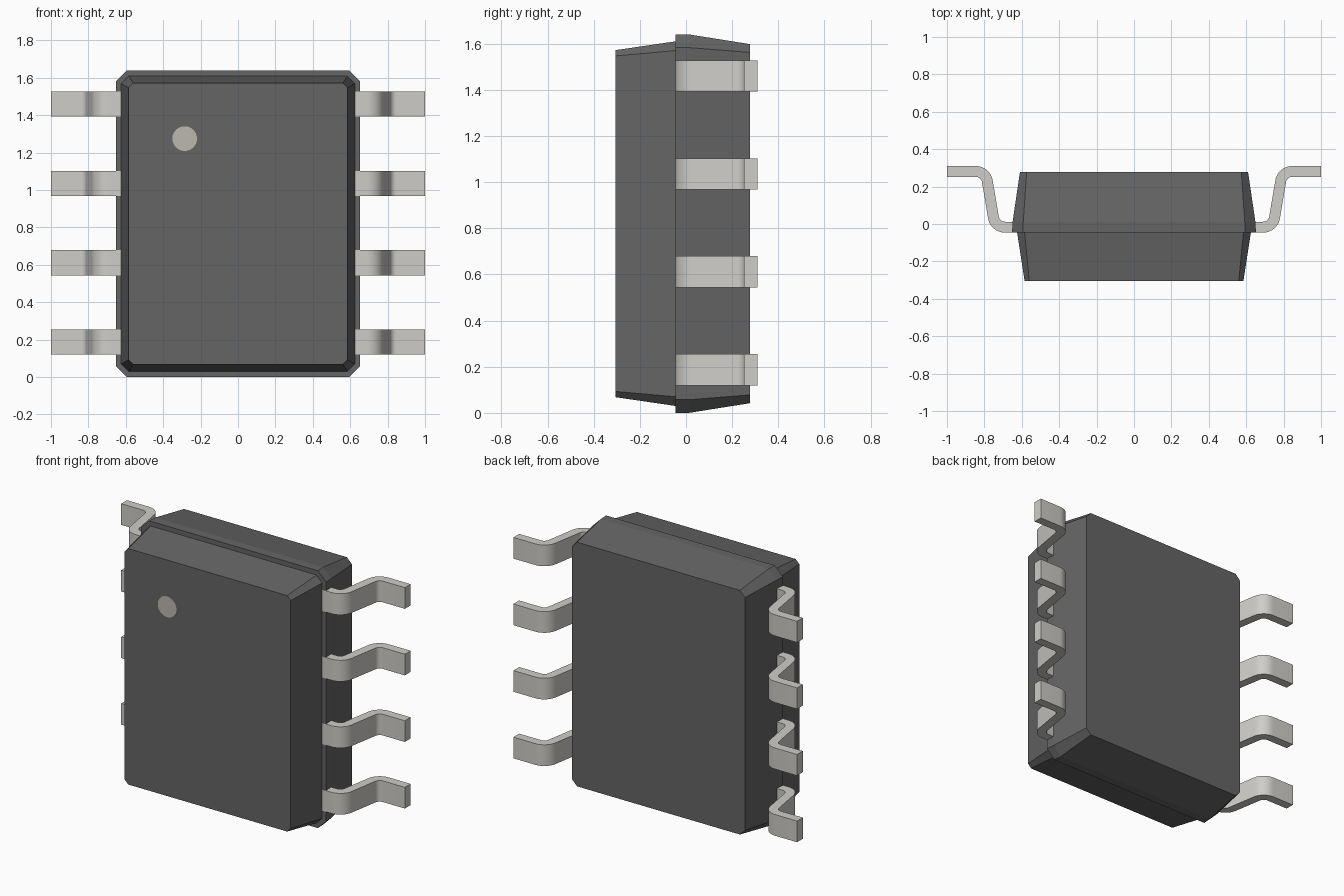
import bpy, bmesh, math
from mathutils import Vector

if "Cube" in bpy.data.objects:
    bpy.data.objects.remove(bpy.data.objects["Cube"])

ZC = 0.82  # body centre height


def material(name, color):
    m = bpy.data.materials.new(name)
    m.diffuse_color = (*color, 1)
    m.use_nodes = True
    m.node_tree.nodes["Principled BSDF"].inputs["Base Color"].default_value = m.diffuse_color
    return m


plastic = material("dark_plastic", (0.13, 0.13, 0.13))
metal = material("lead_metal", (0.62, 0.61, 0.58))
paint = material("dot_paint", (0.5, 0.48, 0.42))


def finish(name, bm, mat):
    bmesh.ops.recalc_face_normals(bm, faces=bm.faces)
    me = bpy.data.meshes.new(name)
    bm.to_mesh(me)
    bm.free()
    me.materials.append(mat)
    ob = bpy.data.objects.new(name, me)
    bpy.context.collection.objects.link(ob)
    return ob


def loft(name, rings, mat):
    """Skin closed loops of equal length and cap both ends."""
    bm = bmesh.new()
    loops = [[bm.verts.new(p) for p in r] for r in rings]
    n = len(loops[0])
    for a, b in zip(loops, loops[1:]):
        for i in range(n):
            j = (i + 1) % n
            bm.faces.new((a[i], a[j], b[j], b[i]))
    bm.faces.new(loops[0])
    bm.faces.new(loops[-1])
    return finish(name, bm, mat)


def octagon(y, hx, hz, c):
    """Rectangle with chamfered corners in the xz plane."""
    pts = [(hx, hz - c), (hx - c, hz), (c - hx, hz), (-hx, hz - c),
           (-hx, c - hz), (c - hx, -hz), (hx - c, -hz), (hx, c - hz)]
    return [(x, y, ZC + z) for x, z in pts]


# Two tapered body halves; the back one is slightly larger
loft("body_front", [octagon(-0.305, 0.585, 0.752, 0.025),
                    octagon(-0.045, 0.625, 0.79, 0.04)], plastic)
loft("body_back", [octagon(-0.045, 0.652, 0.82, 0.057),
                   octagon(0.012, 0.649, 0.82, 0.057),
                   octagon(0.277, 0.61, 0.778, 0.036)], plastic)

# Pin-one dot
bm = bmesh.new()
bmesh.ops.create_circle(bm, cap_ends=True, segments=32, radius=0.066)
for v in bm.verts:
    v.co = Vector((v.co.x - 0.285, -0.307, v.co.y + 1.275))
dot = finish("pin_one_dot", bm, paint)
if dot.data.polygons[0].normal.y > 0:
    dot.data.flip_normals()


def rounded_path(pts, r, seg=8):
    """Polyline with filleted inner corners, as (point, tangent) pairs."""
    pts = [Vector(p) for p in pts]
    out = [(pts[0], (pts[1] - pts[0]).normalized())]
    for a, b, c in zip(pts, pts[1:], pts[2:]):
        d1, d2 = (b - a).normalized(), (c - b).normalized()
        ang = d1.angle_signed(d2)
        ang = math.copysign(ang, d1.x * d2.y - d1.y * d2.x)
        s = math.copysign(1, ang)
        start = b - d1 * r * math.tan(abs(ang) / 2)
        n = Vector((-d1.y, d1.x)) * s
        for k in range(seg + 1):
            t = abs(ang) * k / seg
            p = start + d1 * r * math.sin(t) + n * r * (1 - math.cos(t))
            out.append((p, d1 * math.cos(t) + n * math.sin(t)))
    out.append((pts[-1], (pts[-1] - pts[-2]).normalized()))
    return out


# Gull-wing leads, mirrored to the other side
path = rounded_path([(0.61, -0.017), (0.743, -0.017), (0.793, 0.281), (1.0, 0.281)], 0.062)
T, W = 0.029, 0.0675
for i in range(4):
    z = 0.187 + i * 0.4243
    rings = []
    for p, d in path:
        n = Vector((-d.y, d.x)) * T
        a, b = p + n, p - n
        rings.append([(a.x, a.y, z - W), (a.x, a.y, z + W),
                      (b.x, b.y, z + W), (b.x, b.y, z - W)])
    lead = loft(f"lead_pair_{i + 1}", rings, metal)
    lead.modifiers.new("mirror", 'MIRROR').use_mirror_merge = False
    bpy.ops.object.select_all(action='DESELECT')
    lead.select_set(True)
    bpy.context.view_layer.objects.active = lead
    bpy.ops.object.shade_smooth_by_angle(angle=math.radians(30))
